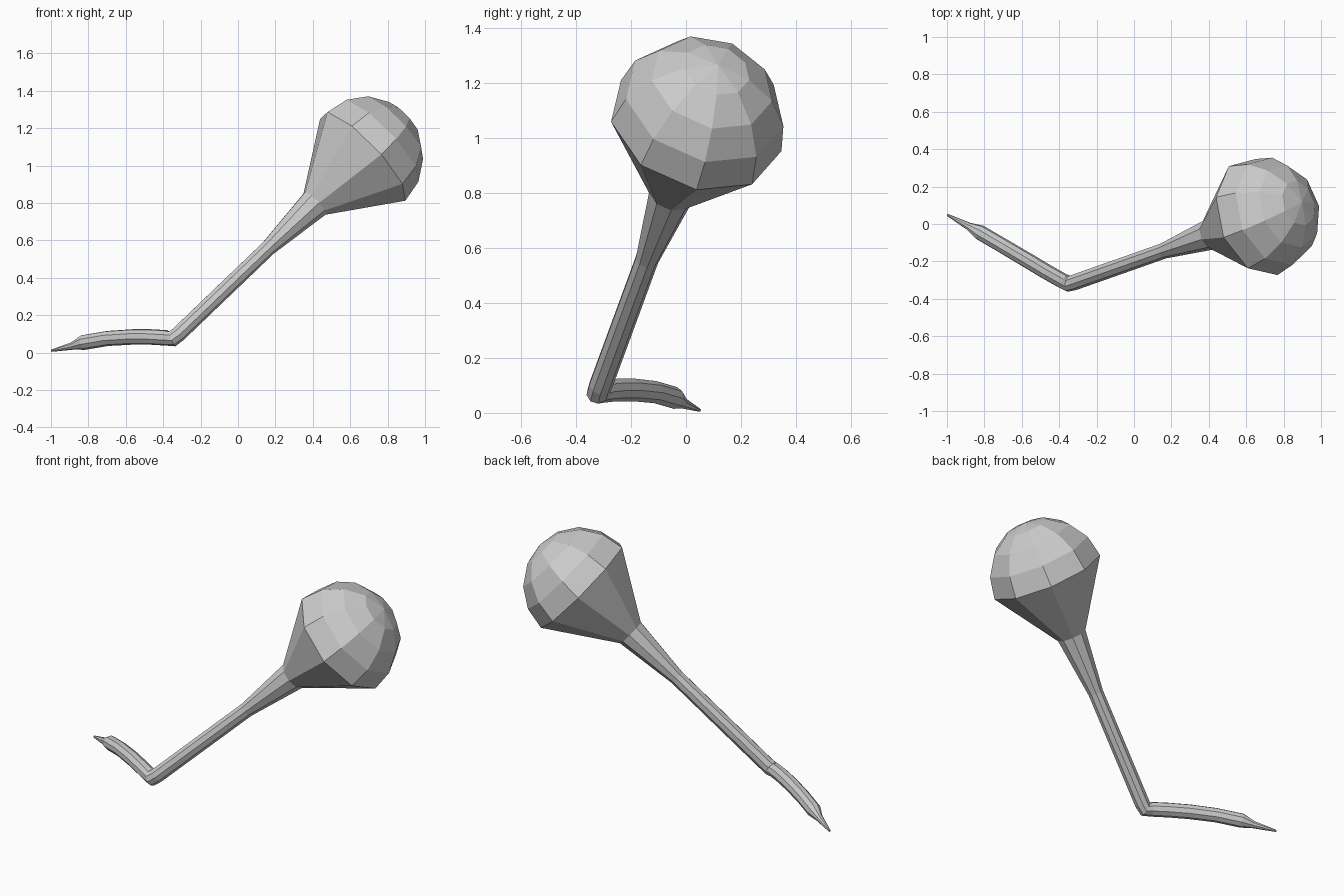
import bpy, bmesh, math
from mathutils import Vector

if "Cube" in bpy.data.objects:
    bpy.data.objects.remove(bpy.data.objects["Cube"])

SIDES = 9
bulb_c = Vector((0.67, 0.037, 1.047))
foot = Vector((-0.35, -0.322, 0.07))
axis = (bulb_c - foot).normalized()
length = (bulb_c - foot).length
R = 0.325

# Dome rings of the bulb, from near the apex down to its widest ring
rings = []
for i in (3, 2, 1, 0):
    a = math.radians(22.5 * i)
    rings.append((bulb_c + axis * R * math.sin(a), R * math.cos(a), axis))

# Neck, handle flare and straight handle down to the elbow
for t, r in ((0.745, 0.084), (0.50, 0.043), (0.028, 0.043)):
    rings.append((foot + axis * length * t, r, axis))

# Elbow and drooping tail that tapers to a tip
tail_dir = Vector((0.86, -0.5, 0.0)).normalized()
rings.append((Vector((-0.352, -0.319, 0.074)), 0.044, (axis + tail_dir).normalized()))
tail = [((-0.385, -0.303, 0.079), 0.042), ((-0.47, -0.255, 0.084), 0.042),
        ((-0.57, -0.195, 0.084), 0.042), ((-0.70, -0.118, 0.076), 0.041),
        ((-0.825, -0.045, 0.055), 0.041), ((-0.885, -0.012, 0.036), 0.021),
        ((-0.998, 0.049, 0.010), 0.006)]
pts = [Vector(p) for p, r in tail]
for i, (p, r) in enumerate(tail):
    a, b = pts[max(i - 1, 0)], pts[min(i + 1, len(pts) - 1)]
    rings.append((pts[i], r, (a - b).normalized()))


# Skin the rings, carrying one side direction along the path without twist
bm = bmesh.new()
side = Vector((0.3, -0.955, 0.04))
prev_n, prev = axis, None
for c, r, n in rings:
    side = prev_n.rotation_difference(n) @ side
    side = (side - n * side.dot(n)).normalized()
    prev_n = n
    v = n.cross(side)
    loop = [bm.verts.new(c + r * (side * math.cos(k * math.tau / SIDES)
                                  + v * math.sin(k * math.tau / SIDES)))
            for k in range(SIDES)]
    for k in range(SIDES):
        j = (k + 1) % SIDES
        if prev:
            bm.faces.new((prev[k], loop[k], loop[j], prev[j]))
        else:
            if k == 0:
                apex = bm.verts.new(bulb_c + axis * R)
            bm.faces.new((apex, loop[k], loop[j]))
    prev = loop
bm.faces.new(prev)
bmesh.ops.recalc_face_normals(bm, faces=bm.faces)

mesh = bpy.data.meshes.new("bulb_with_bent_handle")
bm.to_mesh(mesh)
bm.free()
bpy.context.collection.objects.link(bpy.data.objects.new("bulb_with_bent_handle", mesh))
